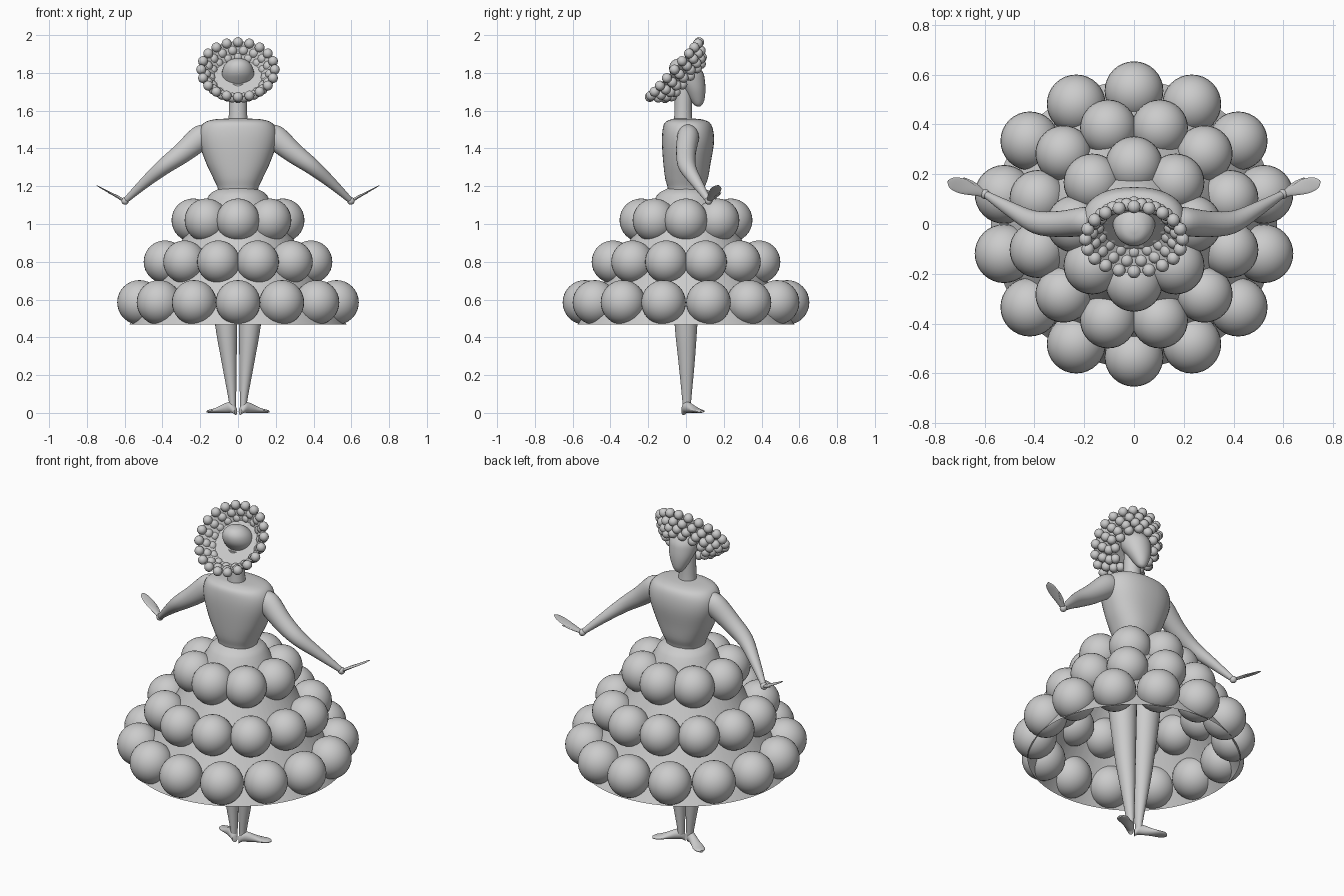
import bpy, bmesh, math
from math import sin, cos, pi, radians
from mathutils import Matrix, Vector

if "Cube" in bpy.data.objects:
    bpy.data.objects.remove(bpy.data.objects["Cube"])


def finish(name, bm, angle=40):
    bmesh.ops.recalc_face_normals(bm, faces=bm.faces[:])
    me = bpy.data.meshes.new(name)
    bm.to_mesh(me)
    bm.free()
    ob = bpy.data.objects.new(name, me)
    bpy.context.collection.objects.link(ob)
    bpy.ops.object.select_all(action='DESELECT')
    ob.select_set(True)
    bpy.context.view_layer.objects.active = ob
    bpy.ops.object.shade_smooth_by_angle(angle=radians(angle))
    return ob


def skin(bm, rings, caps):
    for a, b in zip(rings, rings[1:]):
        n = len(a)
        for i in range(n):
            bm.faces.new((a[i], a[(i + 1) % n], b[(i + 1) % n], b[i]))
    if caps:
        bm.faces.new(rings[0])
        bm.faces.new(rings[-1])


def refine(stations, steps):
    """Catmull-Rom interpolation through (x, y, z, half_u, half_v) stations."""
    s = [Vector(p) for p in stations]
    s = [s[0]] + s + [s[-1]]
    out = []
    for a, b, c, d in zip(s, s[1:], s[2:], s[3:]):
        for k in range(steps):
            t = k / steps
            out.append(0.5 * (2 * b + (c - a) * t + (2 * a - 5 * b + 4 * c - d) * t * t
                              + (3 * b - a - 3 * c + d) * t ** 3))
    return out + [s[-1]]


def loft(name, stations, u=(1, 0, 0), v=(0, 1, 0), power=2.0, side=1, n=28, steps=4):
    u, v = Vector(u).normalized(), Vector(v).normalized()
    bm = bmesh.new()
    rings = []
    for st in refine(stations, steps):
        ring = []
        for i in range(n):
            c, s = cos(2 * pi * i / n), sin(2 * pi * i / n)
            a = math.copysign(abs(c) ** (2 / power), c) * st[3]
            b = math.copysign(abs(s) ** (2 / power), s) * st[4]
            p = Vector(st[:3]) + u * a + v * b
            ring.append(bm.verts.new((p.x * side, p.y, p.z)))
        rings.append(ring)
    skin(bm, rings, True)
    return finish(name, bm)


def lathe(name, profile, matrix=Matrix(), n=64, cap_end=False):
    bm = bmesh.new()
    rings = [[bm.verts.new(matrix @ Vector((r * cos(2 * pi * i / n), r * sin(2 * pi * i / n), z)))
              for i in range(n)] for r, z in profile]
    skin(bm, rings, False)
    if cap_end:
        bm.faces.new(rings[-1])
    return finish(name, bm)


def ball_ring(name, count, radius, z, size, matrix=Matrix(), offset=0.0, seg=32):
    bm = bmesh.new()
    for i in range(count):
        a = pi / 2 + 2 * pi * (i + offset) / count
        m = matrix @ Matrix.Translation((radius * cos(a), radius * sin(a), z))
        bmesh.ops.create_uvsphere(bm, u_segments=seg, v_segments=seg // 2, radius=size, matrix=m)
    return finish(name, bm, 60)


# Skirt: open cone with three tiers of balls
lathe("skirt", [(0.10, 1.187), (0.135, 1.17), (0.155, 1.15), (0.17, 1.12), (0.575, 0.467)])
ball_ring("skirt_balls_top", 8, 0.237, 1.02, 0.115)
ball_ring("skirt_balls_middle", 12, 0.40, 0.80, 0.113, offset=0.5)
ball_ring("skirt_balls_bottom", 14, 0.535, 0.585, 0.118)

# Torso, neck and head
loft("torso", [(0, 0, 1.10, .105, .095), (0, 0, 1.18, .105, .095), (0, .003, 1.24, .13, .113),
               (0, .005, 1.32, .168, .125), (0, .01, 1.42, .202, .137), (0, .01, 1.49, .205, .135),
               (0, .007, 1.535, .18, .12), (0, .003, 1.553, .13, .085), (0, -.01, 1.558, .06, .05)],
     power=2.3, n=40)
loft("neck", [(0, -.015, 1.53, .052, .05), (0, -.015, 1.60, .048, .046), (0, -.012, 1.74, .048, .046)])
loft("head", [(0, .066, 1.622, .008, .008), (0, .064, 1.632, .024, .022), (0, .058, 1.66, .042, .04),
              (0, .043, 1.71, .066, .06), (0, .02, 1.76, .081, .08), (0, .003, 1.80, .085, .088),
              (0, -.012, 1.84, .073, .075), (0, -.02, 1.868, .045, .046), (0, -.022, 1.878, .01, .01)])

# Tilted bowl-shaped headdress with bead rows on its outside
tilt = Matrix.Translation((0, -0.061, 1.8175)) @ Matrix.Rotation(radians(48), 4, 'X')
lathe("headdress", [(0.198, 0.004), (0.126, -0.06)], tilt, cap_end=True)
for k, (count, r, z) in enumerate([(20, .195, 0), (18, .17, -.036), (16, .146, -.064), (12, .12, -.084)]):
    ball_ring(f"headdress_beads_{k + 1}", count, r, z, 0.0265, tilt, offset=0.5 * (k % 2), seg=16)

for side, tag in ((1, "right"), (-1, "left")):
    # Arm
    loft(f"arm_{tag}", [(.15, .01, 1.48, .05, .06), (.20, .01, 1.455, .058, .066),
                        (.30, 0, 1.372, .052, .054), (.40, .008, 1.298, .046, .042),
                        (.50, .06, 1.213, .032, .028), (.595, .118, 1.125, .016, .015)],
         (0, 1, 0), (.62, 0, .78), side=side)
    # Wrist bead, flat hand and thumb
    bm = bmesh.new()
    bmesh.ops.create_uvsphere(bm, u_segments=16, v_segments=8, radius=0.02,
                              matrix=Matrix.Translation((.598 * side, .12, 1.122)))
    finish(f"wrist_{tag}", bm, 60)
    loft(f"hand_{tag}", [(.60, .12, 1.122, .012, .008), (.64, .135, 1.145, .022, .007),
                         (.69, .152, 1.172, .031, .004), (.73, .165, 1.194, .024, .003),
                         (.748, .172, 1.205, .004, .001)],
         (-.35, .9, -.15), (-.48, 0, .87), side=side, n=16)
    loft(f"thumb_{tag}", [(.605, .128, 1.124, .008, .006), (.645, .16, 1.147, .010, .005),
                          (.685, .185, 1.165, .003, .002)],
         (-.5, .85, -.1), (-.4, 0, .9), side=side, n=12)
    # Leg
    loft(f"leg_{tag}", [(.085, 0, 1.08, .08, .085), (.083, 0, .80, .08, .08), (.063, 0, .465, .058, .06),
                        (.048, .003, .28, .041, .044), (.03, .004, .07, .02, .024),
                        (.03, .004, .03, .018, .022)], side=side)
    # Foot turned outward
    foot = [(0, .008, .015, .02), (.02, .028, .024, .028), (.05, .028, .024, .028), (.09, .02, .026, .02),
            (.13, .012, .032, .012), (.16, .009, .028, .009), (.178, .007, .010, .006)]
    d = Vector((.84, .54))
    loft(f"foot_{tag}", [(.012 + d.x * t, -.012 + d.y * t, h, w, hv) for t, h, w, hv in foot],
         (-d.y, d.x, 0), (0, 0, 1), side=side, n=20)
